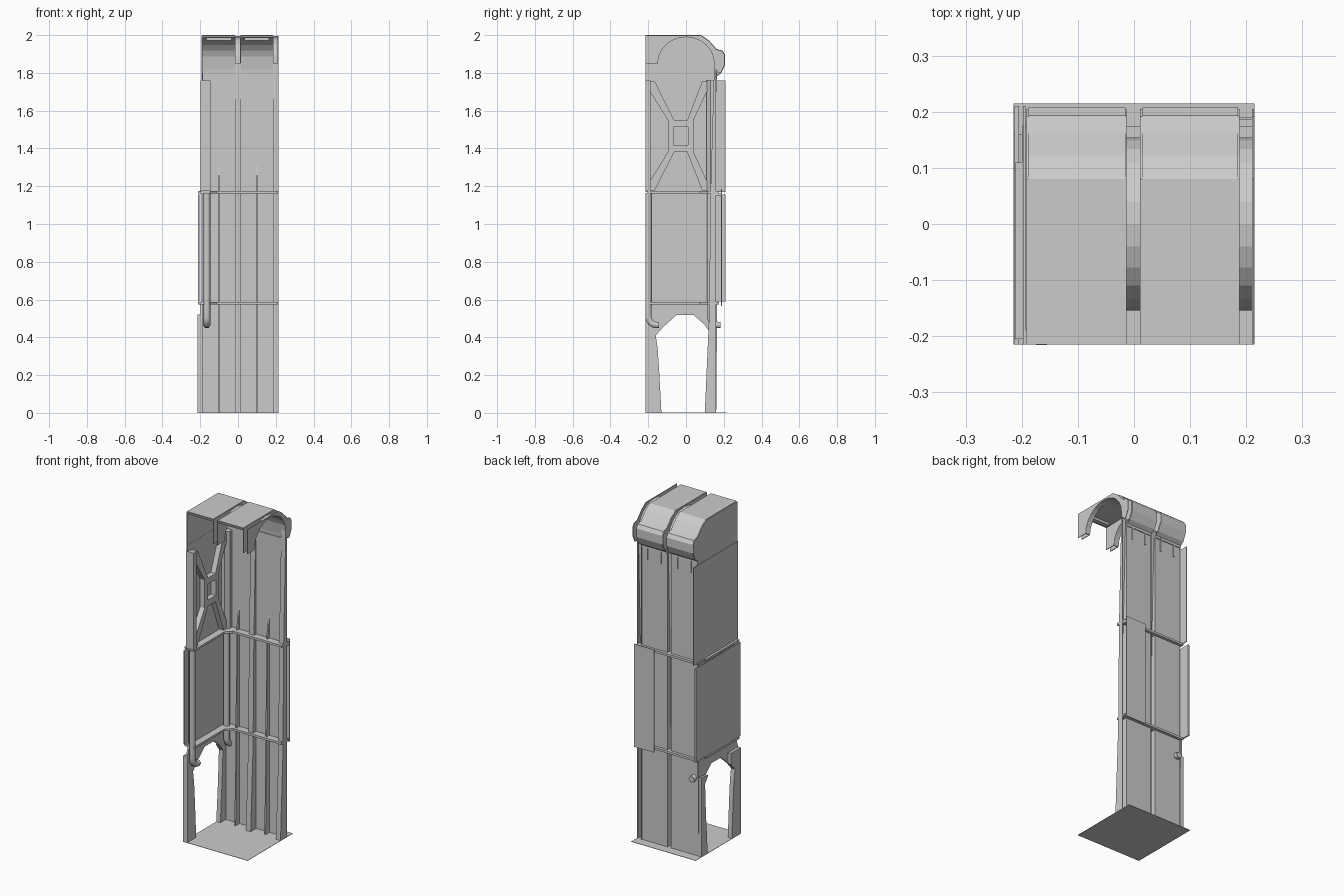
import bpy, bmesh, math
from mathutils import Vector

if "Cube" in bpy.data.objects:
    bpy.data.objects.remove(bpy.data.objects["Cube"])


def prism(name, pts, a, b, axis='X'):
    """Extrude a flat outline from a to b along an axis."""
    def co(p, t):
        return {'X': (t, p[0], p[1]), 'Y': (p[0], t, p[1]), 'Z': (p[0], p[1], t)}[axis]
    bm = bmesh.new()
    lo = [bm.verts.new(co(p, a)) for p in pts]
    hi = [bm.verts.new(co(p, b)) for p in pts]
    bm.faces.new(lo)
    bm.faces.new(hi[::-1])
    n = len(pts)
    for i in range(n):
        j = (i + 1) % n
        bm.faces.new((lo[j], lo[i], hi[i], hi[j]))
    bmesh.ops.recalc_face_normals(bm, faces=bm.faces)
    me = bpy.data.meshes.new(name)
    bm.to_mesh(me)
    bm.free()
    ob = bpy.data.objects.new(name, me)
    bpy.context.collection.objects.link(ob)
    return ob


def box(name, x0, x1, y0, y1, z0, z1):
    return prism(name, [(x0, y0), (x1, y0), (x1, y1), (x0, y1)], z0, z1, 'Z')


def strip(name, path, x0, x1, t=0.005):
    """Thin bent sheet following a y-z path."""
    left, right = [], []
    for i, p in enumerate(path):
        d = Vector(path[min(i + 1, len(path) - 1)]) - Vector(path[max(i - 1, 0)])
        d.normalize()
        left.append((p[0] - d.y * t / 2, p[1] + d.x * t / 2))
        right.append((p[0] + d.y * t / 2, p[1] - d.x * t / 2))
    return prism(name, left + right[::-1], x0, x1)


def pipe(name, pts, r):
    cu = bpy.data.curves.new(name, 'CURVE')
    cu.dimensions = '3D'
    cu.bevel_depth = r
    cu.bevel_resolution = 1
    cu.use_fill_caps = True
    sp = cu.splines.new('POLY')
    sp.points.add(len(pts) - 1)
    for q, p in zip(sp.points, pts):
        q.co = (*p, 1)
    ob = bpy.data.objects.new(name, cu)
    bpy.context.collection.objects.link(ob)
    return ob


# Floor
box("floor", -0.215, 0.215, -0.215, 0.215, 0, 0.002)

# Shared profiles (y, z)
hood_outer = [(-0.215, 1.998), (0.08, 1.998), (0.12, 1.97), (0.16, 1.925), (0.192, 1.915),
              (0.205, 1.895), (0.205, 1.845), (0.185, 1.80), (0.165, 1.785)]
arc = [(0.152 * math.cos(a), 1.85 + 0.142 * math.sin(a))
       for a in [math.pi * i / 12 for i in range(13)]]
ceiling = [(0.16, 1.77), (0.157, 1.82)] + arc[1:7] + [(-0.215, 1.988)]

# Hood bays and back wall panels between the ribs
for side, x0, x1 in (("left", -0.188, -0.015), ("right", 0.015, 0.185)):
    strip(side + "_hood_shell", hood_outer, x0, x1)
    strip(side + "_hood_ceiling", ceiling, x0, x1)
    box(side + "_back_panel", x0, x1, 0.152, 0.158, 0, 1.80)
    box(side + "_ceiling_lamp", x0 + 0.02, x1 - 0.02, -0.19, -0.165, 1.972, 1.99)
    mid = -0.1 if x0 < 0 else 0.1
    prism(side + "_tapered_fin", [(0.115, 0), (0.155, 0), (0.155, 1.33), (0.135, 1.2)],
          mid - 0.004, mid + 0.004)
    for dx in (-0.045, 0.045):
        box(side + "_vent_slot", mid + dx - 0.003, mid + dx + 0.003, 0.157, 0.163, 1.70, 1.80)

# Channel ribs that climb the wall and arch over to the front
inner_path = [(0.102, 0), (0.125, 0.52), (0.132, 1.16)] + arc[:] + [(-0.155, 1.85)]
leg = [(0.10, 0), (0.16, 0), (0.16, 1.85), (0.15, 1.85), (0.13, 1.16), (0.123, 0.52)]
corner = hood_outer[:-1] + [(0.168, 1.80), (0.155, 1.83)] + arc + [(-0.215, 1.85)]
for side, xa, xb in (("middle", -0.017, 0.015), ("right", 0.184, 0.214)):
    strip(side + "_rib_inner_face", inner_path[:-1], xa, xb)
    for x in (xa, xb - 0.004):
        prism(side + "_rib_leg_side", leg, x, x + 0.004)
        prism(side + "_rib_top_side", corner, x, x + 0.004)

# Left wall: arched doorway at the bottom
opening = [(-0.13, 0), (-0.142, 0.22), (-0.15, 0.34), (-0.16, 0.41), (-0.12, 0.455),
           (-0.05, 0.518), (0.04, 0.518), (0.095, 0.47), (0.125, 0.43), (0.117, 0.25), (0.10, 0)]
prism("doorway_wall", [(-0.215, 0), (-0.215, 0.52), (-0.195, 0.575), (0.165, 0.575), (0.16, 0)]
      + opening[::-1], -0.198, -0.188)
prism("doorway_front_jamb", [(-0.215, 0), (-0.215, 0.52), (-0.12, 0.52), (-0.12, 0.455)]
      + opening[3::-1], -0.215, -0.198)
prism("doorway_back_jamb", opening[7:] + [(0.16, 0), (0.16, 0.48)], -0.215, -0.198)

# Left wall: inner sheets, outer cladding, end cap
box("middle_side_sheet", -0.192, -0.186, -0.20, 0.155, 0.575, 1.165)
box("upper_side_sheet", -0.192, -0.186, -0.20, 0.155, 1.165, 1.80)
box("middle_side_cladding", -0.213, -0.205, -0.215, 0.21, 0.59, 1.155)
box("upper_side_cladding", -0.198, -0.193, -0.215, 0.21, 1.17, 1.76)
prism("hood_end_cap", hood_outer + [(0.16, 1.76), (-0.215, 1.76)], -0.192, -0.187)
box("back_cladding", 0.08, 0.213, 0.186, 0.191, 0.565, 1.185)
box("cladding_spacer", 0.14, 0.213, 0.158, 0.187, 1.15, 1.165)

# Horizontal ledges around the corner
for z in (0.575, 1.162):
    box("side_ledge", -0.212, -0.145, -0.205, 0.11, z, z + 0.013)
    box("back_ledge", -0.20, 0.213, 0.11, 0.175, z, z + 0.013)
    prism("corner_ledge", [(-0.145, 0.075), (-0.145, 0.11), (-0.11, 0.11)], z, z + 0.013, 'Z')

# Pillar pipes that hook backward at the bottom
for name, y in (("front_pillar", -0.199), ("corner_pillar", 0.128)):
    hook = [(-0.165, y + 0.042 * (1 - math.cos(a)), 0.51 - 0.045 * math.sin(a))
            for a in [math.pi / 2 * i / 4 for i in range(5)]]
    pipe(name, [(-0.165, y, 1.165), (-0.165, y, 0.56)] + hook
         + [(-0.165, y + 0.055, 0.465)], 0.019)
box("upper_front_post", -0.195, -0.145, -0.215, -0.188, 1.175, 1.76)
prism("upper_corner_post", [(-0.188, 0.108), (-0.165, 0.108), (-0.145, 0.13), (-0.145, 0.155),
                            (-0.188, 0.155)], 1.175, 1.76, 'Z')

# Cross brace: four arms around a square-holed hub
cy, cz = -0.028, 1.465
for sy in (-1, 1):
    for sz in (-1, 1):
        ey = -0.19 if sy < 0 else 0.11
        ez = 1.755 if sz > 0 else 1.178
        ei = 1.70 if sz > 0 else 1.23
        prism("brace_arm", [(cy + sy * 0.035, cz + sz * 0.085), (cy + sy * 0.068, cz + sz * 0.085),
                            (ey, ei), (ey, ez), (ey - sy * 0.025, ez)], -0.187, -0.155)
for s in (-1, 1):
    prism("brace_hub", [(cy - 0.038, cz + s * 0.048), (cy + 0.038, cz + s * 0.048),
                        (cy + 0.068, cz + s * 0.085), (cy - 0.068, cz + s * 0.085)], -0.187, -0.155)
    prism("brace_hub", [(cy + s * 0.038, cz - 0.048), (cy + s * 0.038, cz + 0.048),
                        (cy + s * 0.068, cz + 0.085), (cy + s * 0.068, cz - 0.085)], -0.187, -0.155)
